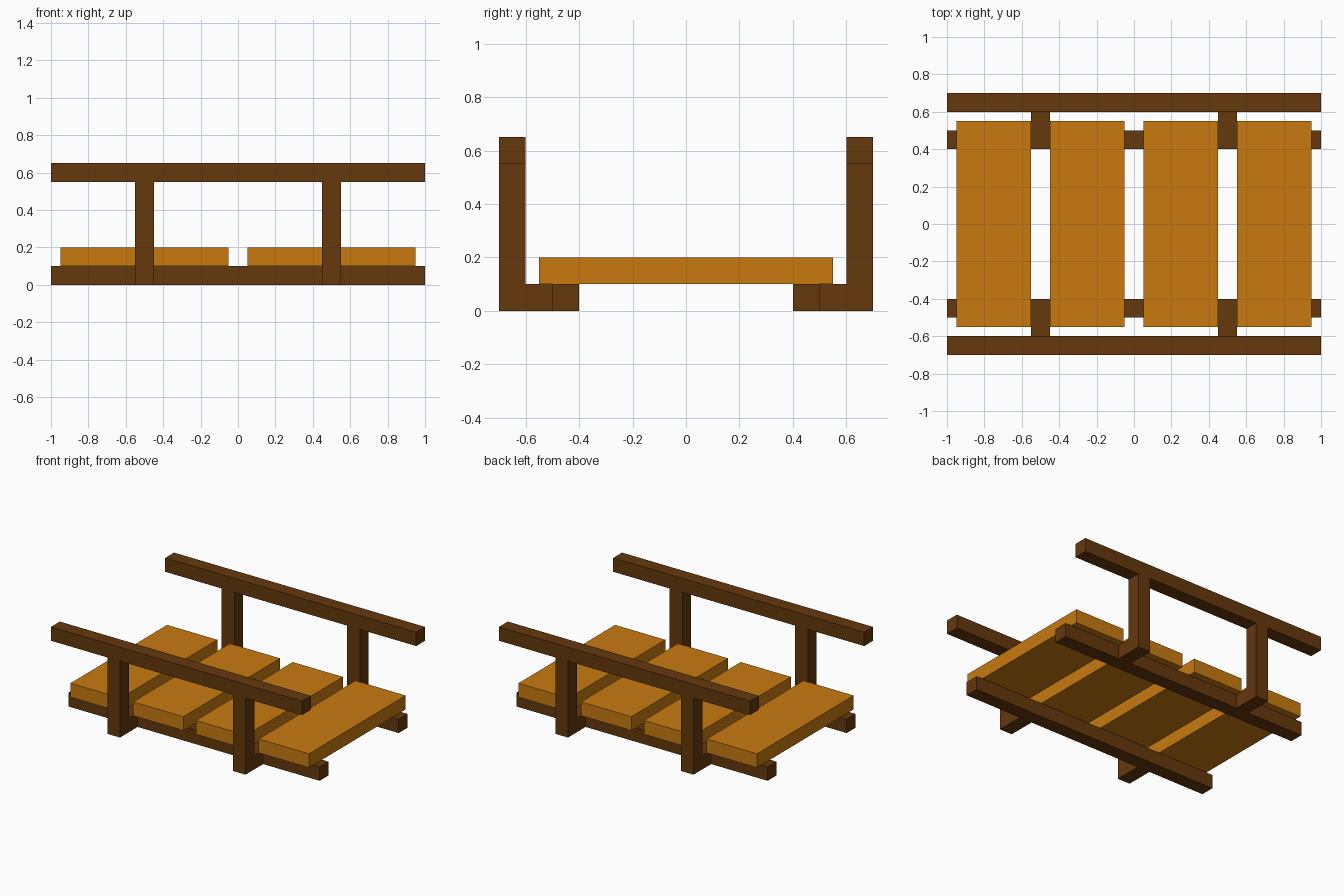
import bpy

cube = bpy.data.objects.get("Cube")
if cube:
    bpy.data.objects.remove(cube, do_unlink=True)


def make_material(name, rgb):
    mat = bpy.data.materials.new(name)
    mat.use_nodes = True
    colour = (*rgb, 1)
    mat.diffuse_color = colour
    mat.node_tree.nodes["Principled BSDF"].inputs["Base Color"].default_value = colour
    return mat


def box(name, centre, size, mat):
    bpy.ops.mesh.primitive_cube_add(size=1, location=centre)
    obj = bpy.context.object
    obj.name = name
    obj.scale = size
    bpy.ops.object.transform_apply(location=False, rotation=False, scale=True)
    obj.data.materials.append(mat)
    return obj


dark_wood = make_material("dark wood", (0.130, 0.040, 0.004))
light_wood = make_material("light wood", (0.578, 0.195, 0.005))

T = 0.1  # timber thickness

# Deck planks
for i in range(4):
    box(f"deck_plank_{i + 1}", (-0.75 + 0.5 * i, 0, 0.15), (0.4, 1.1, T), light_wood)

for side, s in (("front", -1), ("back", 1)):
    # Long beam under the planks and handrail above
    box(f"{side}_beam", (0, s * 0.45, 0.05), (2, T, T), dark_wood)
    box(f"{side}_handrail", (0, s * 0.65, 0.6), (2, T, T), dark_wood)
    # Posts with short brackets joining them to the beam
    for hand, x in (("right", -0.5), ("left", 0.5)):
        box(f"{side}_{hand}_bracket", (x, s * 0.55, 0.05), (T, T, T), dark_wood)
        box(f"{side}_{hand}_post", (x, s * 0.65, 0.275), (T, T, 0.55), dark_wood)
